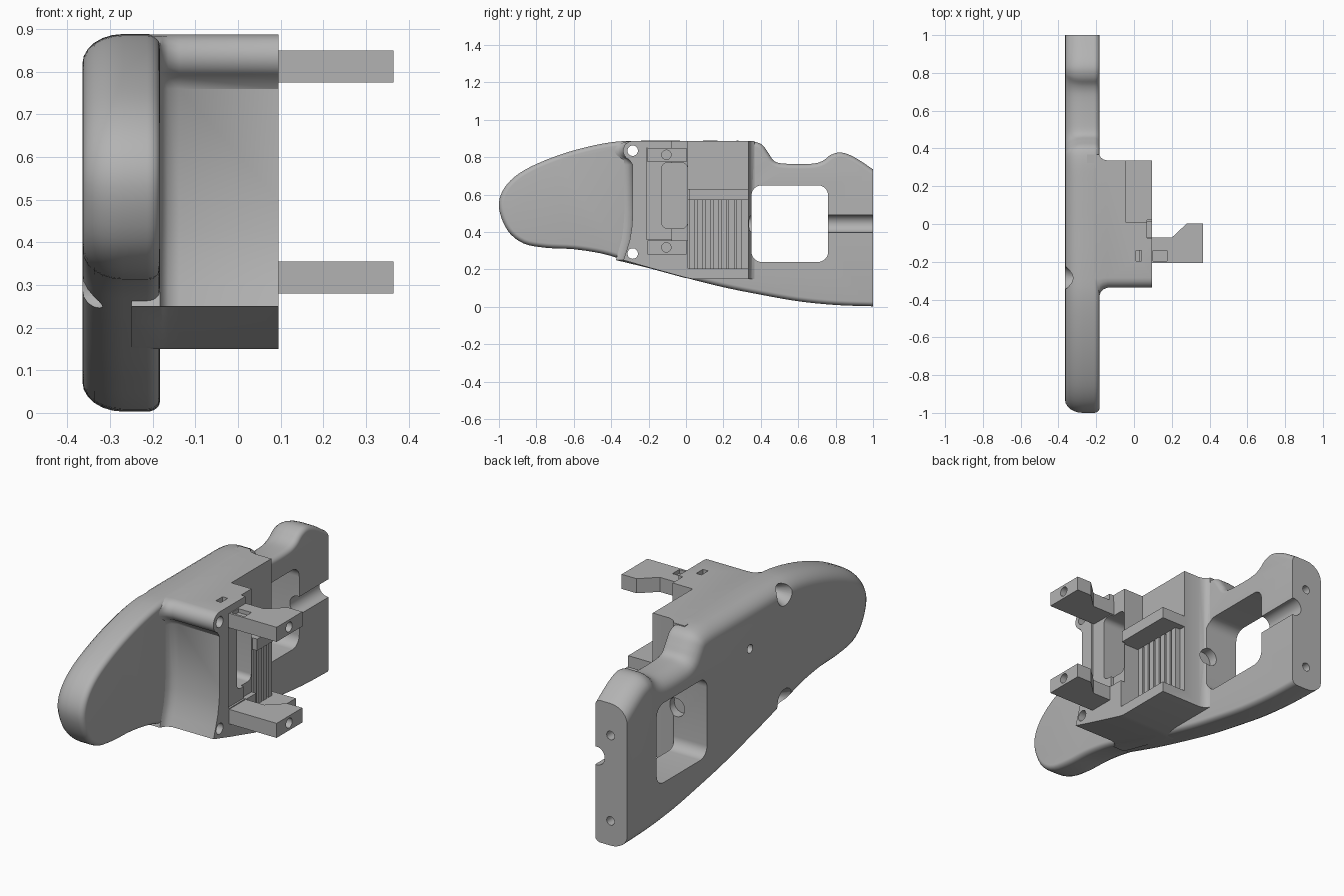
import bpy, bmesh, math
from mathutils import Vector, Matrix

old = bpy.data.objects.get("Cube")
if old:
    bpy.data.objects.remove(old)

grey = bpy.data.materials.new("plain grey")
grey.use_nodes = True
COLOUR = (0.45, 0.45, 0.45, 1)
grey.diffuse_color = COLOUR
grey.node_tree.nodes["Principled BSDF"].inputs["Base Color"].default_value = COLOUR


def finish(name, bm):
    bmesh.ops.recalc_face_normals(bm, faces=bm.faces)
    mesh = bpy.data.meshes.new(name)
    bm.to_mesh(mesh)
    bm.free()
    mesh.materials.append(grey)
    ob = bpy.data.objects.new(name, mesh)
    bpy.context.collection.objects.link(ob)
    return ob


def loft(name, outline, sections, only_y=False):
    """Stack a (y, z) outline along x; each section is (x, inward offset)."""
    pts = [Vector(p) for p in outline]
    n = len(pts)
    area = sum(pts[i - 1].cross(pts[i]) for i in range(n))
    normals = []
    for i in range(n):
        t = (pts[i] - pts[i - 1]).normalized() + (pts[(i + 1) % n] - pts[i]).normalized()
        normals.append(Vector((-t.y, t.x)).normalized() * math.copysign(1, area))
    bm = bmesh.new()
    rings = []
    for x, d in sections:
        ring = []
        for p, nn in zip(pts, normals):
            ring.append(bm.verts.new((x, p.x + d * nn.x, p.y + (0 if only_y else d * nn.y))))
        rings.append(ring)
    for a, b in zip(rings, rings[1:]):
        for i in range(n):
            bm.faces.new((a[i - 1], a[i], b[i], b[i - 1]))
    bm.faces.new(rings[0])
    bm.faces.new(rings[-1])
    return finish(name, bm)


def smooth_loop(pts, steps=4):
    """Closed smooth curve through the control points."""
    p = [Vector(q) for q in pts]
    out = []
    for i in range(len(p)):
        a, b, c, d = p[i - 1], p[i], p[(i + 1) % len(p)], p[(i + 2) % len(p)]
        for k in range(steps):
            t = k / steps
            out.append(0.5 * (2 * b + (c - a) * t + (2 * a - 5 * b + 4 * c - d) * t ** 2
                              + (3 * b - a - 3 * c + d) * t ** 3))
    return out


def arc(cy, cz, r, start, end, steps=8):
    return [(cy + r * math.cos(math.radians(start + (end - start) * k / steps)),
             cz + r * math.sin(math.radians(start + (end - start) * k / steps)))
            for k in range(steps + 1)]


def rounded(y0, y1, z0, z1, r):
    return (arc(y1 - r, z1 - r, r, 0, 90) + arc(y0 + r, z1 - r, r, 90, 180)
            + arc(y0 + r, z0 + r, r, 180, 270) + arc(y1 - r, z0 + r, r, 270, 360))


def block(name, x, y, z):
    return loft(name, [(y[0], z[0]), (y[1], z[0]), (y[1], z[1]), (y[0], z[1])],
                [(x[0], 0), (x[1], 0)])


def rod(name, centre, r1, length, axis="X", r2=None):
    bm = bmesh.new()
    turn = Matrix.Rotation(math.pi / 2, 4, "Y" if axis == "X" else "X")
    bmesh.ops.create_cone(bm, cap_ends=True, segments=32, radius1=r1,
                          radius2=r1 if r2 is None else r2, depth=length,
                          matrix=Matrix.Translation(centre) @ turn)
    return finish(name, bm)


def boolean(ob, others, kind="DIFFERENCE"):
    bpy.context.view_layer.objects.active = ob
    for o in others:
        mod = ob.modifiers.new("cut", "BOOLEAN")
        mod.operation, mod.solver, mod.object = kind, "EXACT", o
        bpy.ops.object.modifier_apply(modifier=mod.name)


# Body plate: rounded on its outer side, extended past the flat rear end
profile = [(-1, .53), (-.975, .63), (-.89, .715), (-.75, .785), (-.58, .842), (-.4, .88),
           (-.25, .888), (0, .888), (.2, .888), (.34, .886), (.405, .868), (.442, .82),
           (.475, .777), (.54, .765), (.67, .765), (.73, .78), (.775, .813), (.83, .825),
           (.9, .8), (1, .735), (1.12, .65), (1.3, .5), (1.3, .1), (1.15, 0), (1, .003),
           (.8, .01), (.6, .03), (.4, .065), (.2, .105), (0, .155), (-.2, .21), (-.33, .25),
           (-.45, .285), (-.6, .308), (-.75, .316), (-.87, .34), (-.955, .41)]
OUT, IN = -.365, -.183
quarter = [math.radians(a) for a in (0, 15, 30, 45, 60, 75, 90)]
sections = [(OUT + .095 * (1 - math.sin(a)), .07 * (1 - math.cos(a))) for a in reversed(quarter)]
sections += [(IN - .03 * (1 - math.sin(a)), .025 * (1 - math.cos(a))) for a in quarter]
plate = loft("body_plate", smooth_loop(profile), sections)

# Housing block with screw bosses and a flared root
SCREWS = [(-.285, .835), (-.285, .285)]
outline = ([(.335, .15), (.335, .887)] + arc(*SCREWS[0], .052, 90, 250)
           + [(-.285, .76), (-.285, .5), (-.289, .43), (-.3, .36), (-.318, .3), (-.335, .25),
              (-.2, .211), (0, .156), (.03, .15)])
flare = [(-.25, -.045), (-.183, -.045), (-.177, -.026), (-.164, -.011), (-.138, 0), (.095, 0)]
housing = loft("housing", outline, flare, only_y=True)

# Through cuts shared by plate and housing
shared = [loft("window_cut", rounded(.35, .76, .24, .65, .055), [(-.6, 0), (-.1, 0)]),
          rod("cable_cut", (-.19, .8, .445), .047, 1, "Y"),
          rod("pin_cut", (-.35, 0, .66), .022, .2)]
for y, z in SCREWS:
    shared.append(rod("screw_cut", (-.1, y, z), .028, .7))
    shared.append(rod("countersink_cut", (-.325, y, z), .066, .1, "X", 0.015))
rear = [block("rear_cut", (-1, 1), (1, 2), (-1, 2))]
for z in (.13, .57):
    rear.append(rod("rear_screw_cut", (-.27, .95, z), .022, .3, "Y"))

# Housing-only cuts: upper step, ribbed recess, lever pocket, top slot
local = [block("step_cut", (-.045, .3), (.01, .5), (.63, 1)),
         block("rib_cut", (-.045, .3), (.012, .5), (.205, .57)),
         loft("pocket_cut", rounded(-.13, .008, .42, .77, .03), [(-.1, 0), (.2, 0)]),
         block("lever_cut", (.07, .2), (-.075, .02), (.355, 1)),
         block("lever_seat_cut", (.085, .2), (-.212, .02), (.36, .85)),
         block("slot_cut", (.01, .04), (-.195, -.14), (.84, 1))]
boolean(plate, shared + rear)
boolean(housing, shared + local)

# Rib slats in the recess
ribs = []
for k in range(7):
    y = .018 + k * .042
    ribs.append(block("grip_rib", (-.06, -.015), (y, y + .03), (.2, .575)))

# Two hooked arms, each drilled at the tip
ARM = [(.03, -.207), (.365, -.207), (.365, .003), (.28, .003), (.2, -.072), (.03, -.072)]
arms = []
for name, z0 in (("lower_arm", .28), ("upper_arm", .775)):
    bm = bmesh.new()
    face = bm.faces.new([bm.verts.new((x, y, z0)) for x, y in ARM])
    top = bmesh.ops.extrude_face_region(bm, geom=[face])["geom"]
    bmesh.ops.translate(bm, vec=(0, 0, .075),
                        verts=[v for v in top if isinstance(v, bmesh.types.BMVert)])
    arm = finish(name, bm)
    drill = rod("arm_cut", (.36, -.105, z0 + .038), .025, .2)
    slot = block("arm_slot_cut", (.1, .175), (-.195, -.14), (.83, .9))
    boolean(arm, [drill, slot])
    shared += [drill, slot]
    arms.append(arm)

for cutter in shared + rear + local:
    bpy.data.objects.remove(cutter)

# Smooth the curved surfaces, keep machined edges sharp
for ob in [plate, housing] + arms + ribs:
    bpy.ops.object.select_all(action="DESELECT")
    ob.select_set(True)
    bpy.context.view_layer.objects.active = ob
    bpy.ops.object.shade_smooth_by_angle(angle=math.radians(32))
